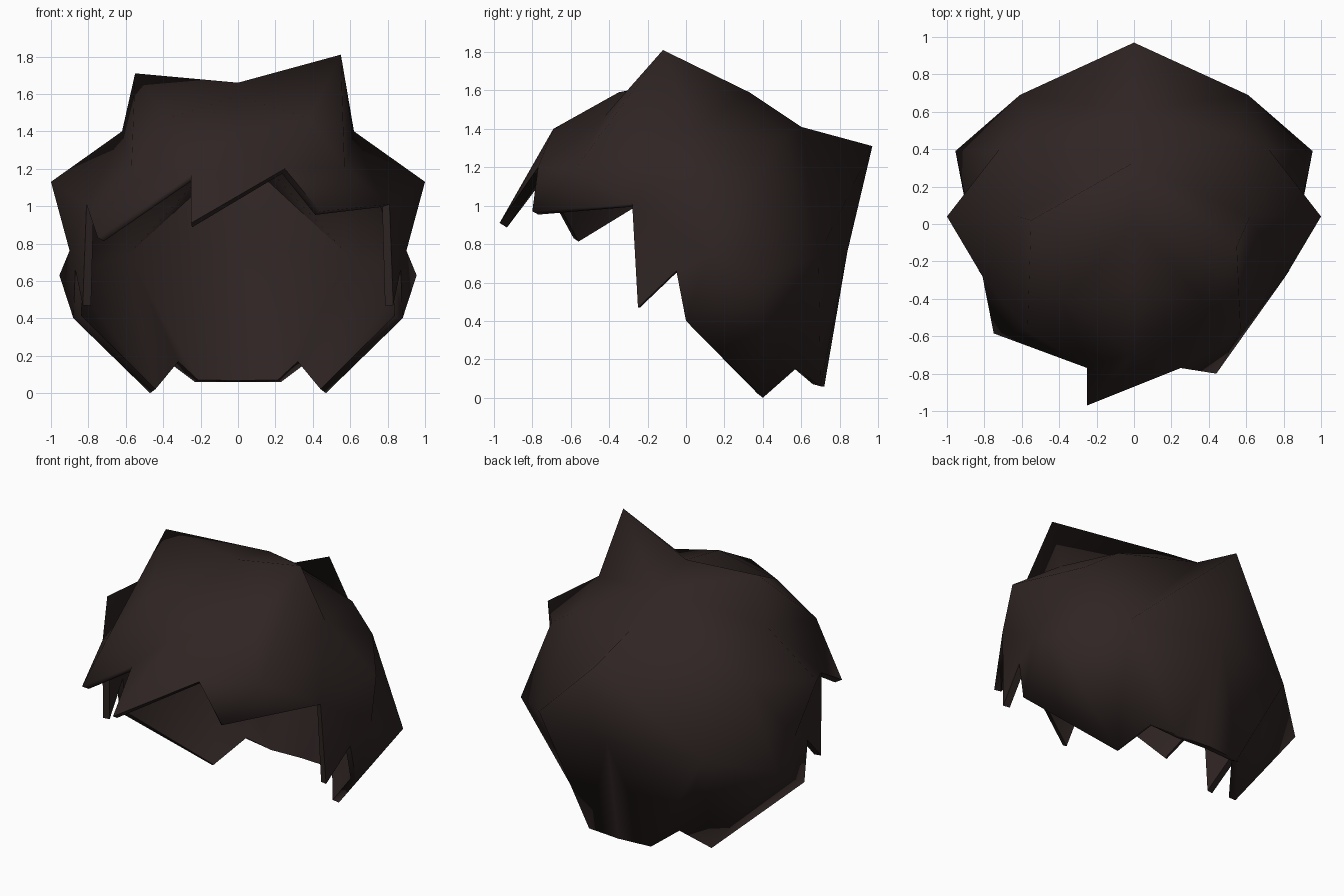
import bpy
import bmesh
import math

if "Cube" in bpy.data.objects:
    bpy.data.objects.remove(bpy.data.objects["Cube"], do_unlink=True)

# Single hair colour
hair = bpy.data.materials.new("dark brown hair")
hair.use_nodes = True
colour = (0.028, 0.018, 0.017, 1)
hair.diffuse_color = colour
shader = hair.node_tree.nodes["Principled BSDF"]
shader.inputs["Base Color"].default_value = colour
shader.inputs["Roughness"].default_value = 0.9

# Points on the centre line, from forehead over the crown to the nape
centre = {
    "brow": (0, -0.69, 1.40), "hairline": (0, -0.35, 1.59),
    "crown": (0, 0, 1.66), "crown_back": (0, 0.33, 1.59),
    "notch": (0, 0.60, 1.41), "back_tip": (0, 0.97, 1.31),
    "back": (0, 0.84, 0.76), "nape": (0, 0.72, 0.06),
}

# Points on one side, shared by both sides through mirroring
side = {
    "horn": (0.55, -0.12, 1.81), "shoulder": (0.62, 0.04, 1.40),
    "forehead": (0.38, -0.42, 1.47), "temple": (0.57, -0.57, 1.20),
    "fringe_gap": (0.25, -0.77, 1.20), "fringe_tip": (0.44, -0.80, 0.97),
    "corner": (0.81, -0.28, 1.01), "lock_tip": (0.83, -0.25, 0.47),
    "lock_gap": (0.87, -0.05, 0.66), "upper_back": (0.52, 0.47, 1.34),
    "upper_side": (0.72, 0.40, 1.20), "side_tip": (1.00, 0.04, 1.13),
    "side_gap": (0.90, 0.13, 0.76), "low_tip": (0.955, 0.39, 0.63),
    "rear": (0.61, 0.69, 0.74), "ear": (0.88, 0, 0.40),
    "neck_tip": (0.47, 0.40, 0), "neck_gap": (0.35, 0.57, 0.15),
    "nape_side": (0.23, 0.70, 0.06),
}

# The right side has a lower horn and a longer fringe lock
right_changes = {
    "horn": (-0.55, 0.02, 1.71), "fringe_gap": (-0.25, -0.77, 1.17),
    "fringe_tip": (-0.75, -0.585, 0.83),
}

# Panels of one side, named by their corners
fringe_panels = [
    "brow forehead fringe_gap",
    "forehead temple fringe_gap",
    "fringe_gap temple fringe_tip",
    "temple corner fringe_tip",
    "brow hairline forehead",
    "temple shoulder corner",
]
top_panels = [
    "hairline crown forehead",
    "crown horn forehead",
    "forehead horn temple",
    "temple horn shoulder",
    "crown crown_back horn",
    "crown_back shoulder horn",
    "crown_back upper_back shoulder",
    "crown_back notch upper_back",
]
side_panels = [
    "shoulder upper_back upper_side",
    "shoulder upper_side side_tip",
    "shoulder side_tip corner",
    "side_tip upper_side side_gap",
    "upper_side low_tip side_gap",
    "upper_side rear low_tip",
    "corner side_tip side_gap",
    "corner side_gap lock_gap",
    "corner lock_gap lock_tip",
    "side_gap low_tip ear",
    "side_gap ear lock_gap",
]
back_panels = [
    "notch rear upper_back",
    "notch back_tip rear",
    "back_tip back rear",
    "upper_back rear upper_side",
    "low_tip neck_tip ear",
    "low_tip rear neck_tip",
    "rear neck_gap neck_tip",
    "rear nape_side neck_gap",
    "rear back nape_side",
    "back nape nape_side",
]

bm = bmesh.new()
middle = {name: bm.verts.new(p) for name, p in centre.items()}


def build_side(sign, changes):
    points = {n: (sign * x, y, z) for n, (x, y, z) in side.items()}
    points.update(changes)
    verts = {n: bm.verts.new(p) for n, p in points.items()}
    verts.update(middle)
    for panel in fringe_panels + top_panels + side_panels + back_panels:
        bm.faces.new([verts[n] for n in panel.split()])
    return verts


left = build_side(1, {})
right = build_side(-1, right_changes)

# Pointed forelock hanging between the two fringe gaps
forelock = bm.verts.new((-0.25, -0.97, 0.91))
bm.faces.new((middle["brow"], forelock, left["fringe_gap"]))
bm.faces.new((middle["brow"], right["fringe_gap"], forelock))

# Face the shell outwards before it is thickened
bmesh.ops.recalc_face_normals(bm, faces=bm.faces[:])
bm.normal_update()
inside = middle["crown"].co * 0.5
if sum(f.normal.dot(f.calc_center_median() - inside) for f in bm.faces) < 0:
    bmesh.ops.reverse_faces(bm, faces=bm.faces[:])

mesh = bpy.data.meshes.new("hair_shell")
bm.to_mesh(mesh)
bm.free()
mesh.materials.append(hair)
shell = bpy.data.objects.new("hair_shell", mesh)
bpy.context.collection.objects.link(shell)

# Thin inward wall
wall = shell.modifiers.new("wall", "SOLIDIFY")
wall.thickness = 0.045
wall.offset = -1

bpy.ops.object.select_all(action="DESELECT")
shell.select_set(True)
bpy.context.view_layer.objects.active = shell
bpy.ops.object.modifier_apply(modifier="wall")
bpy.ops.object.shade_smooth_by_angle(angle=math.radians(80))
